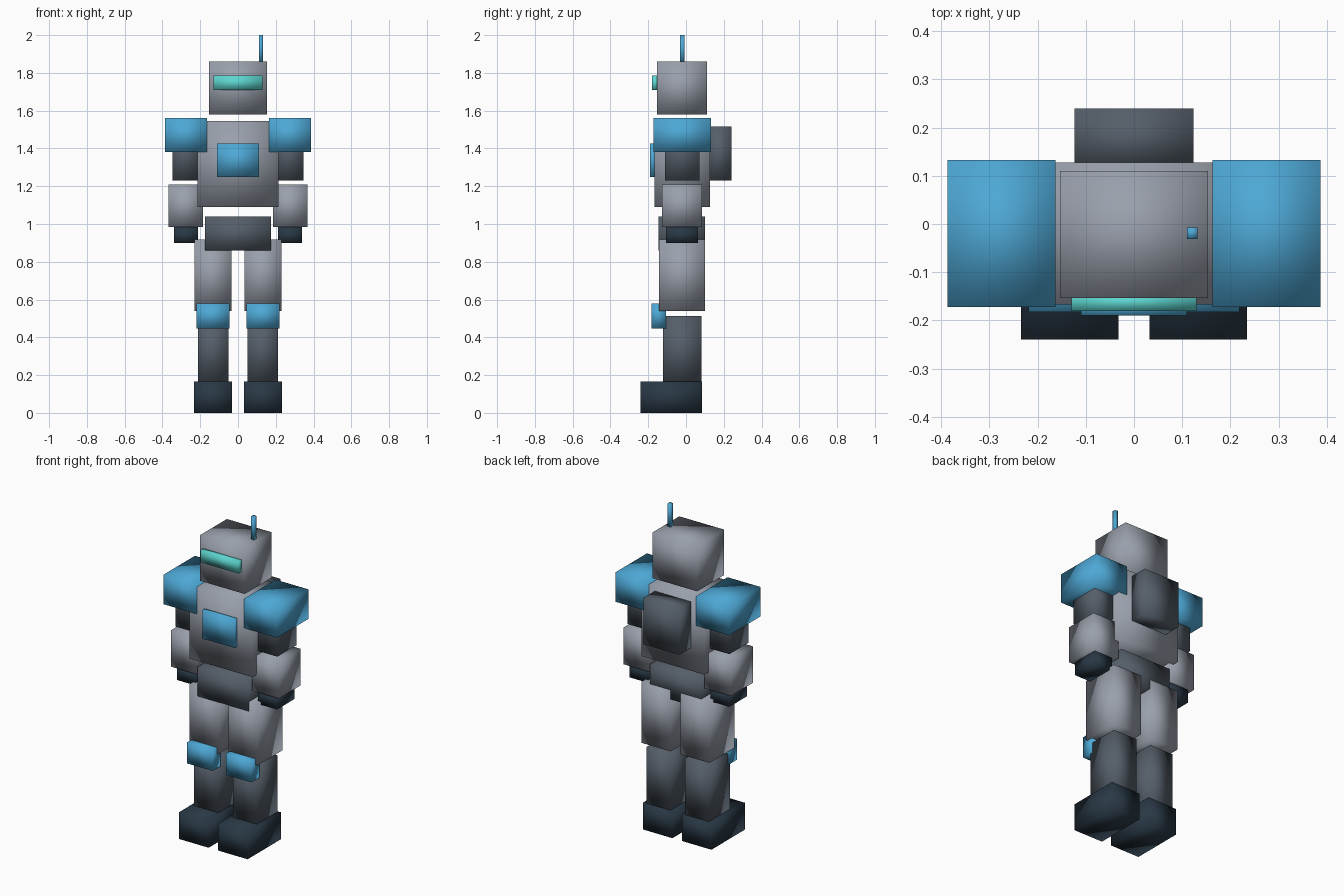
import bpy, bmesh

if "Cube" in bpy.data.objects:
    bpy.data.objects.remove(bpy.data.objects["Cube"])


def colour(name, r, g, b):
    m = bpy.data.materials.new(name)
    m.diffuse_color = (r, g, b, 1)
    m.use_nodes = True
    m.node_tree.nodes["Principled BSDF"].inputs["Base Color"].default_value = m.diffuse_color
    return m


LIGHT = colour("light_grey", 0.32, 0.35, 0.41)
DARK = colour("dark_grey", 0.09, 0.112, 0.14)
NAVY = colour("navy", 0.022, 0.04, 0.06)
BLUE = colour("blue", 0.075, 0.39, 0.67)
TEAL = colour("teal", 0.11, 0.67, 0.63)


def box(name, x, y, z, mat):
    """Smooth-shaded block spanning the given (min, max) ranges."""
    bm = bmesh.new()
    bmesh.ops.create_cube(bm, size=1)
    for v in bm.verts:
        v.co = [r[0] if c < 0 else r[1] for c, r in zip(v.co, (x, y, z))]
    for f in bm.faces:
        f.smooth = True
    me = bpy.data.meshes.new(name)
    bm.to_mesh(me)
    bm.free()
    me.materials.append(mat)
    bpy.context.collection.objects.link(bpy.data.objects.new(name, me))


def pair(name, x, y, z, mat):
    """The same block on both sides of the body."""
    box("right_" + name, x, y, z, mat)
    box("left_" + name, (-x[1], -x[0]), y, z, mat)


# Head
box("head", (-0.153, 0.153), (-0.153, 0.11), (1.58, 1.86), LIGHT)
box("visor", (-0.13, 0.13), (-0.18, -0.145), (1.71, 1.785), TEAL)
box("antenna", (0.11, 0.132), (-0.031, -0.007), (1.85, 2.0), BLUE)

# Body
box("torso", (-0.215, 0.215), (-0.167, 0.128), (1.09, 1.545), LIGHT)
box("chest_panel", (-0.11, 0.11), (-0.19, -0.16), (1.25, 1.425), BLUE)
box("backpack", (-0.123, 0.123), (0.115, 0.24), (1.23, 1.515), DARK)
box("pelvis", (-0.175, 0.175), (-0.145, 0.1), (0.86, 1.04), DARK)

# Arms
pair("shoulder", (0.163, 0.387), (-0.172, 0.133), (1.38, 1.562), BLUE)
pair("upper_arm", (0.202, 0.347), (-0.112, 0.072), (1.23, 1.5), DARK)
pair("forearm", (0.185, 0.367), (-0.127, 0.086), (0.983, 1.208), LIGHT)
pair("hand", (0.212, 0.34), (-0.106, 0.063), (0.9, 0.985), NAVY)

# Legs
pair("thigh", (0.034, 0.231), (-0.142, 0.101), (0.54, 0.918), LIGHT)
pair("knee_pad", (0.045, 0.219), (-0.183, -0.105), (0.448, 0.578), BLUE)
pair("shin", (0.05, 0.213), (-0.122, 0.081), (0.16, 0.512), DARK)
pair("foot", (0.032, 0.234), (-0.24, 0.086), (0.0, 0.165), NAVY)
